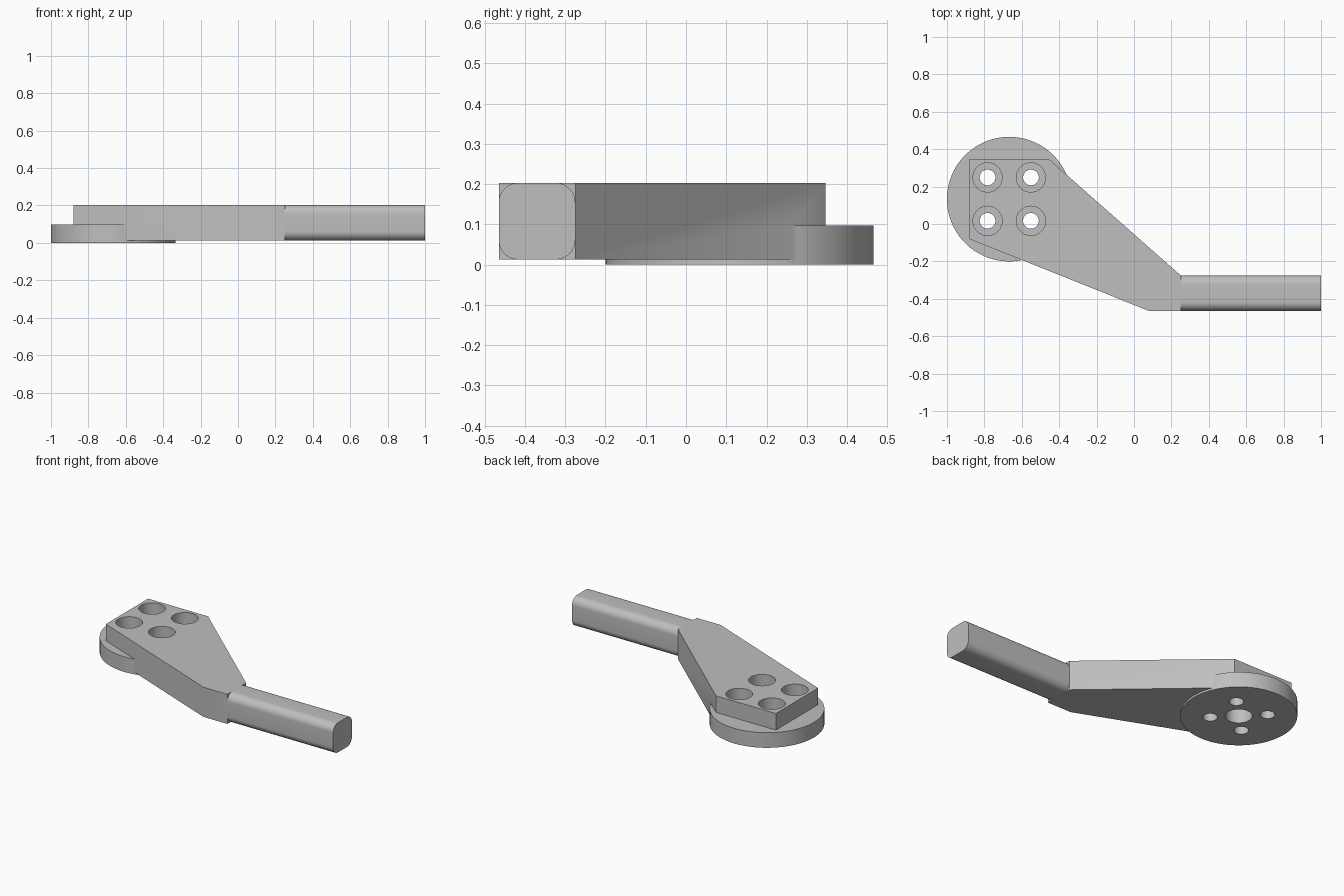
import bpy, bmesh, math
from mathutils import Matrix

if "Cube" in bpy.data.objects:
    bpy.data.objects.remove(bpy.data.objects["Cube"], do_unlink=True)

GREY = (0.52, 0.52, 0.52, 1)
metal = bpy.data.materials.new("plain grey")
metal.diffuse_color = GREY
metal.use_nodes = True
metal.node_tree.nodes["Principled BSDF"].inputs["Base Color"].default_value = GREY


def extrude(name, outline, low, high, matrix=Matrix()):
    """Closed prism from a 2D outline, between two heights."""
    bm = bmesh.new()
    face = bm.faces.new([bm.verts.new((x, y, low)) for x, y in outline])
    top = bmesh.ops.extrude_face_region(bm, geom=[face])["geom"]
    bmesh.ops.translate(bm, vec=(0, 0, high - low),
                        verts=[v for v in top if isinstance(v, bmesh.types.BMVert)])
    bmesh.ops.recalc_face_normals(bm, faces=bm.faces)
    bm.transform(matrix)
    mesh = bpy.data.meshes.new(name)
    bm.to_mesh(mesh)
    bm.free()
    mesh.materials.append(metal)
    obj = bpy.data.objects.new(name, mesh)
    bpy.context.collection.objects.link(obj)
    return obj


def arc(x, y, r, start=0, sweep=2 * math.pi, steps=64, closed=True):
    count = steps if closed else steps + 1
    return [(x + r * math.cos(start + sweep * i / steps),
             y + r * math.sin(start + sweep * i / steps)) for i in range(count)]


def select(obj):
    bpy.ops.object.select_all(action="DESELECT")
    obj.select_set(True)
    bpy.context.view_layer.objects.active = obj


def combine(body, tool, operation):
    mod = body.modifiers.new(operation, "BOOLEAN")
    mod.object, mod.operation, mod.solver = tool, operation, "EXACT"
    select(body)
    bpy.ops.object.modifier_apply(modifier=mod.name)
    bpy.data.objects.remove(tool, do_unlink=True)


BOTTOM, TOP = 0.013, 0.203
FRONT, BACK = -0.465, -0.275
CX, CY = -0.667, 0.133

# Cranked arm plate with the round mounting flange
arm = extrude("arm_with_flange", [(-0.88, 0.347), (-0.455, 0.347), (0.25, BACK),
                                  (0.25, FRONT), (0.08, FRONT), (-0.88, -0.08)], BOTTOM, TOP)
combine(arm, extrude("flange", arc(CX, CY, 0.333, steps=128), 0, 0.097), "UNION")

# Four counterbored bolt holes
for sx in (-1, 1):
    for sy in (-1, 1):
        x, y = CX + sx * 0.116, CY + sy * 0.116
        combine(arm, extrude("bolt_cutter", arc(x, y, 0.042), -0.1, 0.3), "DIFFERENCE")
        combine(arm, extrude("head_cutter", arc(x, y, 0.078), 0.097, 0.3), "DIFFERENCE")

# Blind centre bore on the underside
combine(arm, extrude("bore_cutter", arc(CX, CY, 0.077), -0.1, 0.14), "DIFFERENCE")

# Square bar with rounded long edges
radius = 0.048
half = (TOP - BOTTOM) / 2
section = []
for i, (sx, sy) in enumerate(((1, 1), (-1, 1), (-1, -1), (1, -1))):
    section += arc(sx * (half - radius), sy * (half - radius), radius,
                   i * math.pi / 2, math.pi / 2, 10, False)
along_x = Matrix.Translation((0, (FRONT + BACK) / 2, (TOP + BOTTOM) / 2)) @ Matrix.Rotation(math.pi / 2, 4, "Y")
bar = extrude("round_edged_bar", section, 0.25, 1, along_x)

for part in (arm, bar):
    select(part)
    bpy.ops.object.shade_smooth_by_angle(angle=math.radians(25))
